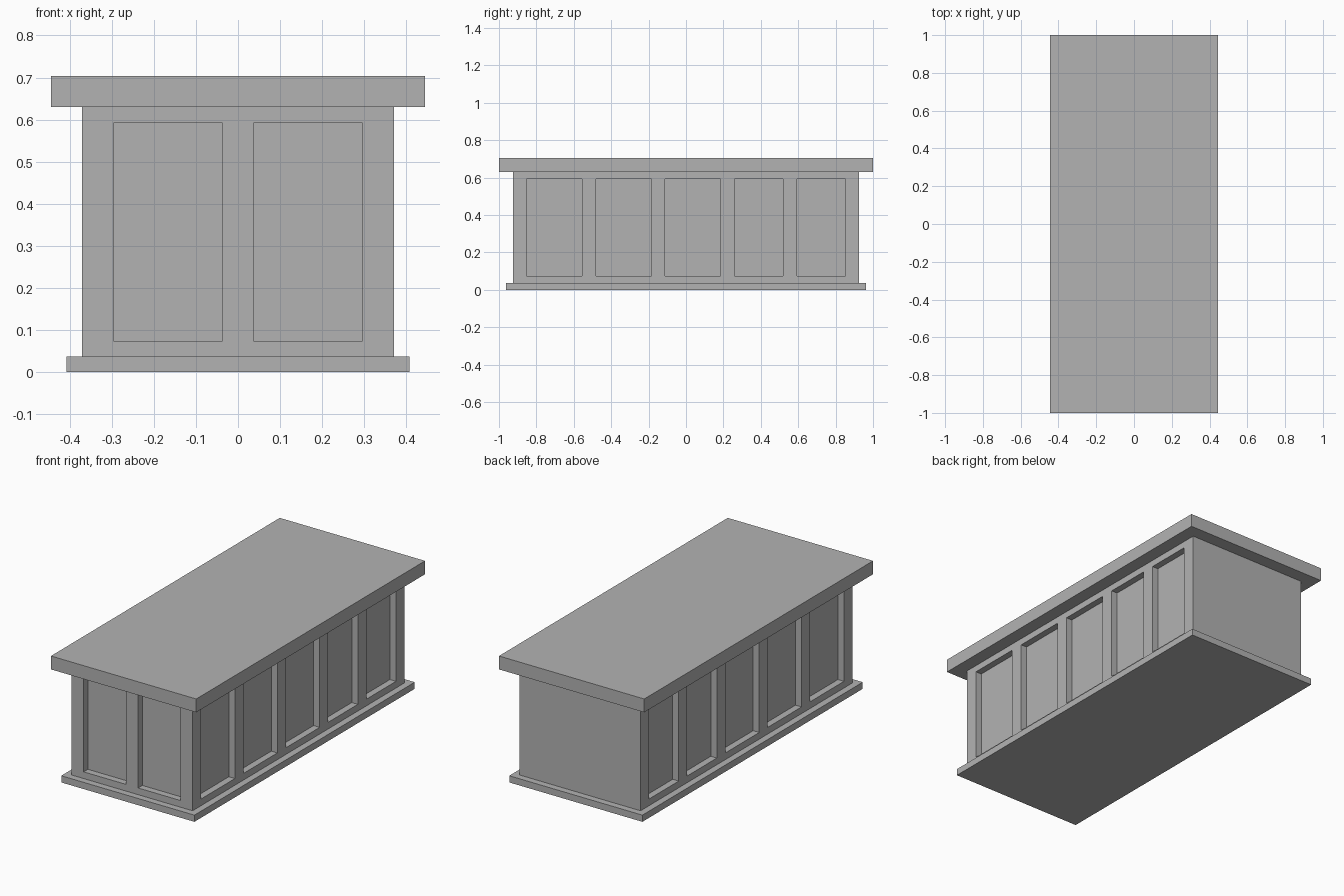
import bpy
import bmesh

# Remove the default cube only
cube = bpy.data.objects.get("Cube")
if cube:
    bpy.data.objects.remove(cube, do_unlink=True)

U = 1 / 27  # module: every size is a whole number of these

grey = bpy.data.materials.new("plain grey")
grey.use_nodes = True
colour = (0.45, 0.45, 0.45, 1)
grey.diffuse_color = colour
grey.node_tree.nodes["Principled BSDF"].inputs["Base Color"].default_value = colour


def box(name, x, y, z):
    """Box between pairs of limits given in modules."""
    bm = bmesh.new()
    bmesh.ops.create_cube(bm, size=1)
    for v in bm.verts:
        for i, (low, high) in enumerate((x, y, z)):
            v.co[i] = U * (high if v.co[i] > 0 else low)
    mesh = bpy.data.meshes.new(name)
    bm.to_mesh(mesh)
    bm.free()
    mesh.materials.append(grey)
    obj = bpy.data.objects.new(name, mesh)
    bpy.context.collection.objects.link(obj)
    return obj


# Plinth, cabinet body and overhanging counter top
box("plinth", (-11, 11), (-26, 26), (0, 1))
body = box("cabinet_body", (-10, 10), (-25, 25), (1, 17))
box("counter_top", (-12, 12), (-27, 27), (17, 19))

# Cutters for the recessed panels, one module deep; the back stays plain
panel_z = (2, 16)
cutters = []
for span in ((-8, -1), (1, 8)):
    cutters.append(box("front_panel_cutter", span, (-26, -24), panel_z))
for span in ((-23, -15), (-13, -5), (-3, 5), (7, 14), (16, 23)):
    for side in ((-11, -9), (9, 11)):
        cutters.append(box("side_panel_cutter", side, span, panel_z))

# Cut the panels into the body
for cutter in cutters:
    cutter.hide_render = True
    cutter.hide_viewport = True
    cutter.display_type = 'WIRE'
    cut = body.modifiers.new("panel_recess", 'BOOLEAN')
    cut.operation = 'DIFFERENCE'
    cut.solver = 'EXACT'
    cut.object = cutter
